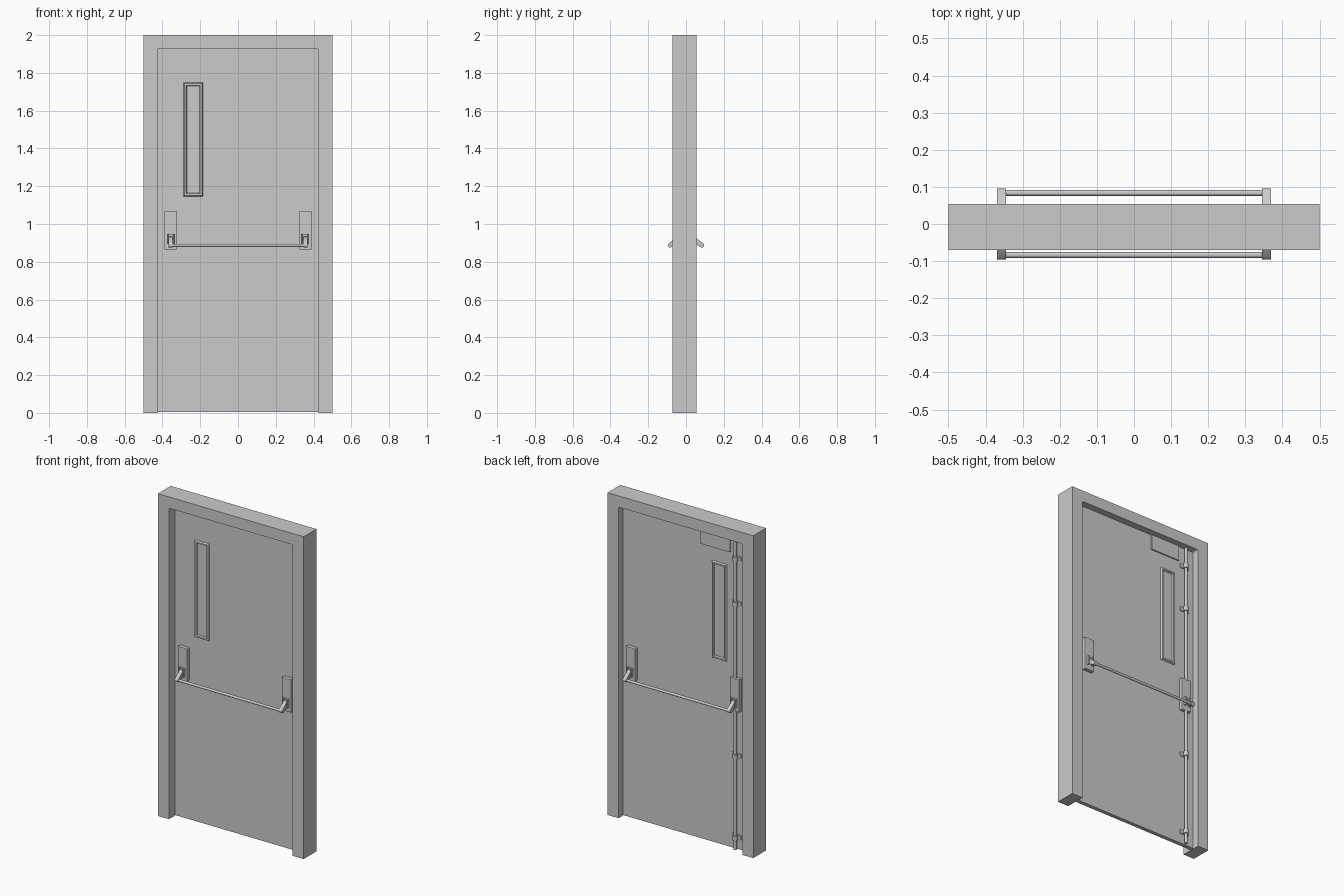
import bpy, bmesh
from math import cos, sin, pi, radians
from mathutils import Vector

if "Cube" in bpy.data.objects:
    bpy.data.objects.remove(bpy.data.objects["Cube"])


def finish(name, bm, smooth=False, bevel=0):
    bmesh.ops.recalc_face_normals(bm, faces=bm.faces)
    me = bpy.data.meshes.new(name)
    bm.to_mesh(me)
    bm.free()
    ob = bpy.data.objects.new(name, me)
    bpy.context.collection.objects.link(ob)
    if bevel:
        m = ob.modifiers.new("bevel", 'BEVEL')
        m.width = bevel
        m.segments = 2
    if smooth:
        bpy.ops.object.select_all(action='DESELECT')
        ob.select_set(True)
        bpy.context.view_layer.objects.active = ob
        bpy.ops.object.shade_smooth_by_angle(angle=radians(35))
    return ob


def box(name, x, y, z, bevel=0):
    bm = bmesh.new()
    bmesh.ops.create_cube(bm, size=1)
    for v in bm.verts:
        v.co = Vector([(a + b) / 2 + c * abs(b - a) for c, (a, b) in zip(v.co, (x, y, z))])
    return finish(name, bm, bevel=bevel)


def prism(name, pts, axis, lo, hi, smooth=False):
    """Extrude a 2D profile along x (yz profile) or y (xz profile)."""
    bm = bmesh.new()
    place = (lambda a, b: (lo, a, b)) if axis == 'x' else (lambda a, b: (a, lo, b))
    f = bm.faces.new([bm.verts.new(place(*p)) for p in pts])
    r = bmesh.ops.extrude_face_region(bm, geom=[f])
    d = (hi - lo, 0, 0) if axis == 'x' else (0, hi - lo, 0)
    bmesh.ops.translate(bm, vec=d, verts=[v for v in r['geom'] if isinstance(v, bmesh.types.BMVert)])
    return finish(name, bm, smooth)


def rod(name, a, b, r, sides=16):
    a, b = Vector(a), Vector(b)
    bm = bmesh.new()
    bmesh.ops.create_cone(bm, cap_ends=True, segments=sides, radius1=r, radius2=r, depth=(b - a).length)
    bm.transform((b - a).to_track_quat('Z', 'Y').to_matrix().to_4x4())
    bmesh.ops.translate(bm, vec=(a + b) / 2, verts=bm.verts)
    return finish(name, bm, True)


def capsule(c1, r1, c2, r2, n=6):
    """Rounded bar profile with c1 at the start and c2 at the end."""
    c1, c2 = Vector(c1), Vector(c2)
    d = c2 - c1
    from_angle = Vector((1, 0)).angle_signed(d) * -1
    pts = []
    for c, r, s in ((c2, r2, -pi / 2), (c1, r1, pi / 2)):
        for i in range(n + 1):
            t = from_angle + s + pi * i / n
            pts.append((c.x + r * cos(t), c.y + r * sin(t)))
    return pts


T = 0.012           # half thickness of the door leaf
WX, WZ = -0.2375, 1.4475  # window centre

# Surround with slightly rounded inner top corners
corner = [(0.415 + 0.01 * cos(a), 1.92 + 0.01 * sin(a)) for a in (0, pi / 6, pi / 3, pi / 2)]
half = [(0.5, 2), (0.5, 0), (0.425, 0)] + corner
prism("door_frame", half + [(-x, z) for x, z in reversed(half)], 'y', -0.0705, 0.0545)

# Door leaf
box("door_leaf", (-0.426, 0.426), (-T, T), (0.004, 1.931))


def window_trim(s, side):
    # Sloped trim: base ring, raised ring, then inner edge down to the glass
    bm = bmesh.new()
    rings = []
    for w, h, y in ((0.052, 0.302, T - 0.001), (0.046, 0.296, T + 0.009),
                    (0.037, 0.287, T + 0.009), (0.0325, 0.2825, T + 0.001)):
        rings.append([bm.verts.new((WX + i * w, s * y, WZ + j * h))
                      for i, j in ((-1, -1), (1, -1), (1, 1), (-1, 1))])
    for p, q in zip(rings, rings[1:]):
        for k in range(4):
            bm.faces.new((p[k], p[(k + 1) % 4], q[(k + 1) % 4], q[k]))
    bm.faces.new(rings[-1])
    finish(side + "_window", bm)


for s, side in ((-1, "front"), (1, "back")):
    window_trim(s, side)
    for cx, hand in ((-0.357, "left"), (0.357, "right")):
        n = side + "_" + hand
        # Mounting plate, pivot cheeks and sloping push arm
        box(n + "_plate", (cx - 0.0325, cx + 0.0325), (s * T, s * 0.036), (0.865, 1.07), 0.003)
        for k in (-1, 1):
            box(n + "_pivot_cheek", (cx + k * 0.012, cx + k * 0.02), (s * 0.03, s * 0.052), (0.893, 0.948), 0.002)
        box(n + "_pivot_stop", (cx - 0.012, cx + 0.012), (s * 0.03, s * 0.044), (0.934, 0.946))
        prism(n + "_arm", capsule((s * 0.04, 0.918), 0.014, (s * 0.0835, 0.888), 0.0125),
              'x', cx - 0.0115, cx + 0.0115, True)
    rod(side + "_push_bar", (-0.348, s * 0.0835, 0.887), (0.348, s * 0.0835, 0.887), 0.008)

# Vertical bolt rods on the back, with guide clips
RX, RY = -0.358, 0.029
rod("upper_bolt_rod", (RX, RY, 1.06), (RX, RY, 1.925), 0.009)
rod("lower_bolt_rod", (RX, RY, 0.005), (RX, RY, 0.875), 0.009)
for z in (0.08, 0.585, 1.53, 1.81):
    box("rod_clip_base", (RX - 0.031, RX + 0.031), (T, T + 0.006), (z - 0.014, z + 0.014), 0.002)
    rod("rod_clip_ring", (RX, RY, z - 0.014), (RX, RY, z + 0.014), 0.015)

# Keeper plate at the top of the back face
box("top_plate", (-0.315, -0.115), (T, T + 0.008), (1.835, 1.928))
